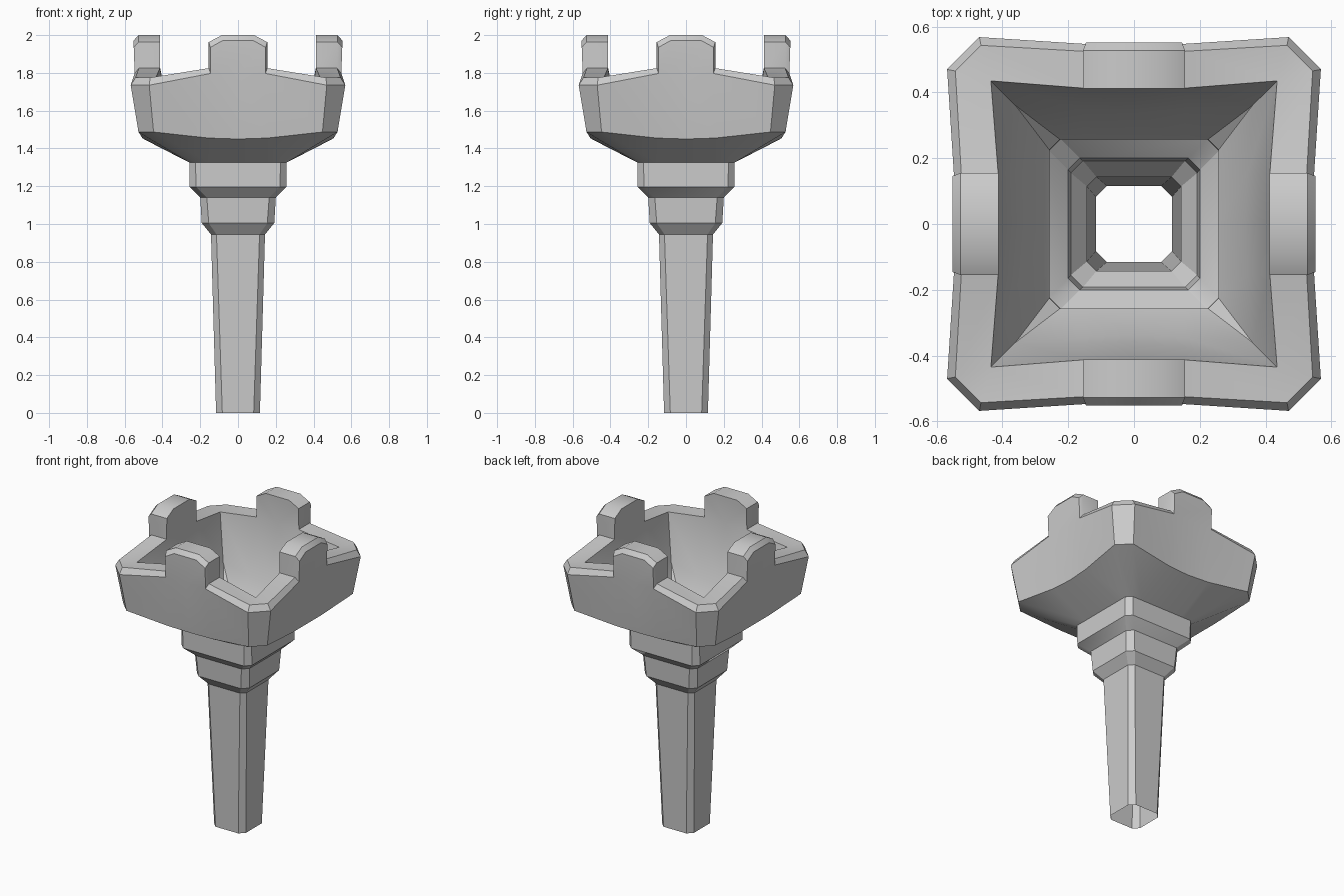
import bpy, bmesh
from math import pi
from mathutils import Matrix, Vector

if "Cube" in bpy.data.objects:
    bpy.data.objects.remove(bpy.data.objects["Cube"])

TURNS = [Matrix.Rotation(-k * pi / 2, 3, 'Z') for k in range(4)]


def ring(bm, side):
    """Repeat the points of one side around all four sides."""
    return [bm.verts.new(t @ Vector(p)) for t in TURNS for p in side]


def bridge(bm, a, b, skip=()):
    n = len(a)
    for i in range(n):
        if i % (n // 4) not in skip:
            j = (i + 1) % n
            bm.faces.new((a[i], a[j], b[j], b[i]))


def finish(bm, name):
    bmesh.ops.remove_doubles(bm, verts=bm.verts, dist=1e-4)
    bmesh.ops.recalc_face_normals(bm, faces=bm.faces)
    mesh = bpy.data.meshes.new(name)
    bm.to_mesh(mesh)
    bm.free()
    ob = bpy.data.objects.new(name, mesh)
    bpy.context.collection.objects.link(ob)
    bpy.ops.object.select_all(action='DESELECT')
    ob.select_set(True)
    bpy.context.view_layer.objects.active = ob
    bpy.ops.object.shade_smooth_by_angle(angle=pi / 6)


# Stepped shaft: open chamfered-square tube (flat half width, half width, z)
bm = bmesh.new()
profile = [(.083, .116, 0), (.114, .143, .945), (.155, .192, 1.005),
           (.165, .2, 1.14), (.222, .257, 1.197), (.225, .257, 1.325)]
rings = [ring(bm, [(-c, h, z), (c, h, z)]) for c, h, z in profile]
for a, b in zip(rings, rings[1:]):
    bridge(bm, a, b)
finish(bm, "stepped_shaft")

# Bowl: each ring has a corner (x, y, z), a quarter point and a middle (y, z)
bm = bmesh.new()
sections = [
    ((.225, .257, 1.325), (.155, .257, 1.325), (.257, 1.325)),  # foot
    ((.447, .527, 1.487), (.155, .506, 1.455), (.50, 1.45)),    # outer belly
    ((.470, .568, 1.735), (.145, .547, 1.797), (.545, 1.797)),  # outer rim
    ((.465, .543, 1.775), (.155, .525, 1.825), (.525, 1.825)),  # rim bevel
    ((.435, .435, 1.775), (.155, .413, 1.825), (.412, 1.825)),  # inner rim
    ((.360, .360, 1.490), (.155, .345, 1.458), (.337, 1.45)),   # floor edge
]
rings = []
for (c, h, z), (s, ys, zs), (ym, zm) in sections:
    rings.append(ring(bm, [(-c, h, z), (-s, ys, zs), (0, ym, zm), (s, ys, zs), (c, h, z)]))
for i in range(len(rings)):
    # leave gaps in the rim where the battlements rise
    bridge(bm, rings[i], rings[(i + 1) % len(rings)], (1, 2) if i in (2, 3) else ())

# Battlements: front outline, bevelled edge and back outline on each side
outlines = [(.552, [(.146, 1.935), (.080, 1.972)]),
            (.527, [(.155, 1.963), (.085, 2.0)]),
            (.412, [(.155, 1.963), (.085, 2.0)])]
for k, t in enumerate(TURNS):
    strips = []
    for base, (y, half) in zip(rings[2:5], outlines):
        pts = [(-x, y, z) for x, z in half] + [(x, y, z) for x, z in reversed(half)]
        left, right = base[k * 5 + 1], base[k * 5 + 3]
        strips.append([left] + [bm.verts.new(t @ Vector(p)) for p in pts] + [right])
    for a, b in zip(strips, strips[1:]):
        for i in range(len(a) - 1):
            bm.faces.new((a[i], a[i + 1], b[i + 1], b[i]))
    bm.faces.new(strips[0] + [rings[2][k * 5 + 2]])
    bm.faces.new(strips[2] + [rings[4][k * 5 + 2]])
bmesh.ops.delete(bm, geom=[v for v in bm.verts if not v.link_faces], context='VERTS')
finish(bm, "battlement_bowl")
